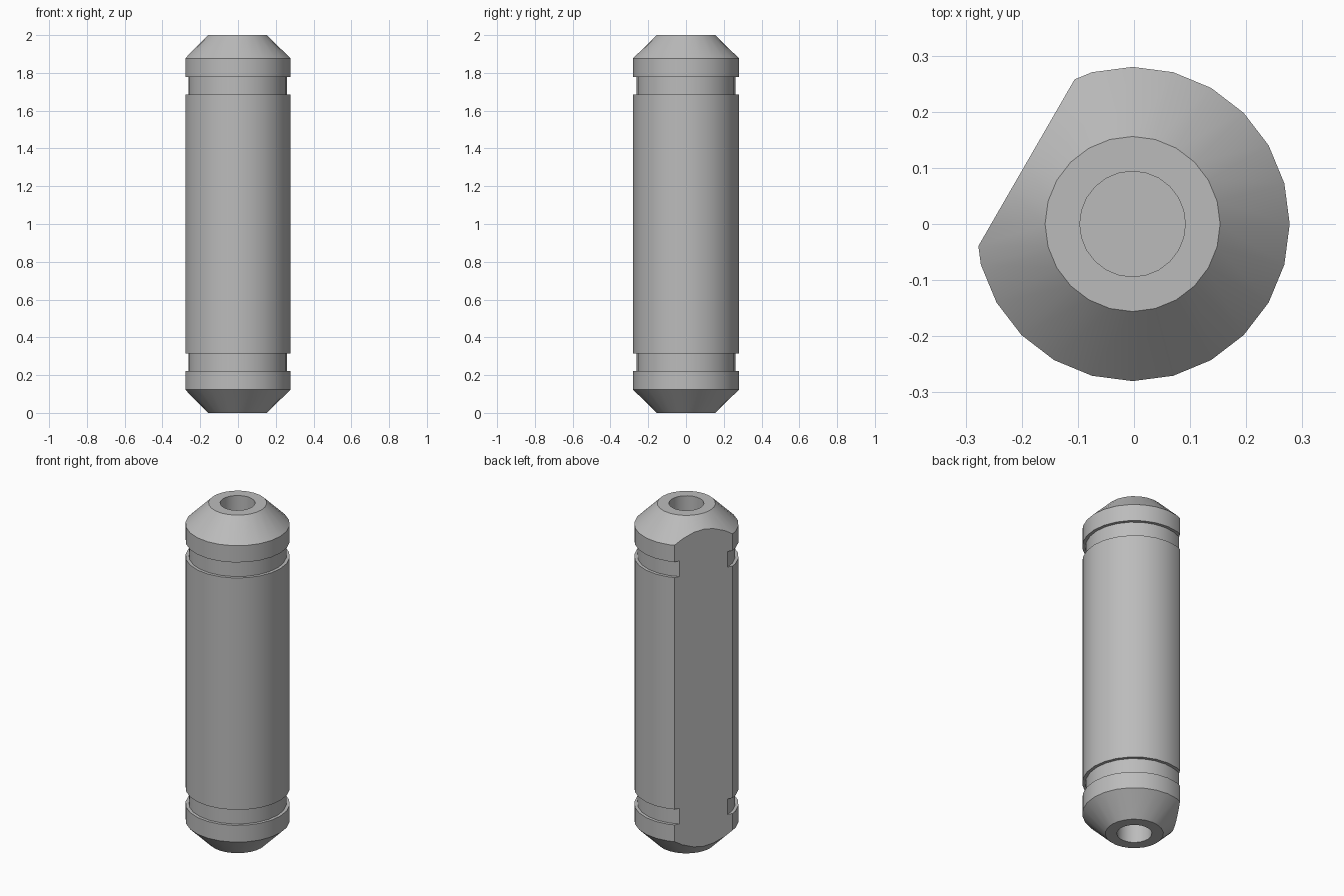
import bpy, bmesh, math
from mathutils import Vector, Matrix

cube = bpy.data.objects.get("Cube")
if cube:
    bpy.data.objects.remove(cube, do_unlink=True)

SIDES = 24
HEIGHT = 2.0
R, GROOVE_R, END_R, BORE_R = 0.28, 0.262, 0.156, 0.094
BORE_DEPTH = 0.3
FLAT_DIST = 0.2184
OFFSET_X = -0.0025

# Grey steel
steel = bpy.data.materials.new("grey_steel")
steel.use_nodes = True
colour = (0.5, 0.5, 0.5, 1.0)
steel.diffuse_color = colour
steel.node_tree.nodes["Principled BSDF"].inputs["Base Color"].default_value = colour

# Half profile (radius, height): blind bore, end face, chamfer, collar, groove
lower = [(0, BORE_DEPTH), (BORE_R, BORE_DEPTH), (BORE_R, 0), (END_R, 0),
         (R, 0.123), (R, 0.222), (GROOVE_R, 0.222), (GROOVE_R, 0.314), (R, 0.314)]
profile = lower + [(r, HEIGHT - z) for r, z in reversed(lower)]

# Lathe the profile around the axis
bm = bmesh.new()
verts = [bm.verts.new((r, 0, z)) for r, z in profile]
edges = [bm.edges.new(pair) for pair in zip(verts, verts[1:])]
bmesh.ops.spin(bm, geom=verts + edges, cent=(0, 0, 0), axis=(0, 0, 1),
               angle=math.tau, steps=SIDES, use_duplicate=False)
bmesh.ops.remove_doubles(bm, verts=bm.verts[:], dist=0.0001)

# Mill the long flat along the back
normal = Vector((-math.cos(math.radians(30)), math.sin(math.radians(30)), 0))
cut = bmesh.ops.bisect_plane(bm, geom=bm.verts[:] + bm.edges[:] + bm.faces[:],
                             plane_co=normal * FLAT_DIST, plane_no=normal,
                             clear_outer=True)
rim = [e for e in cut["geom_cut"] if isinstance(e, bmesh.types.BMEdge)]
bmesh.ops.edgenet_fill(bm, edges=rim)
bmesh.ops.recalc_face_normals(bm, faces=bm.faces[:])
bm.transform(Matrix.Translation((OFFSET_X, 0, 0)))

mesh = bpy.data.meshes.new("grooved_pin")
bm.to_mesh(mesh)
bm.free()
mesh.materials.append(steel)
pin = bpy.data.objects.new("grooved_pin", mesh)
bpy.context.collection.objects.link(pin)

# Smooth round walls, sharp machined edges
bpy.context.view_layer.objects.active = pin
pin.select_set(True)
bpy.ops.object.shade_smooth_by_angle(angle=math.radians(30))
